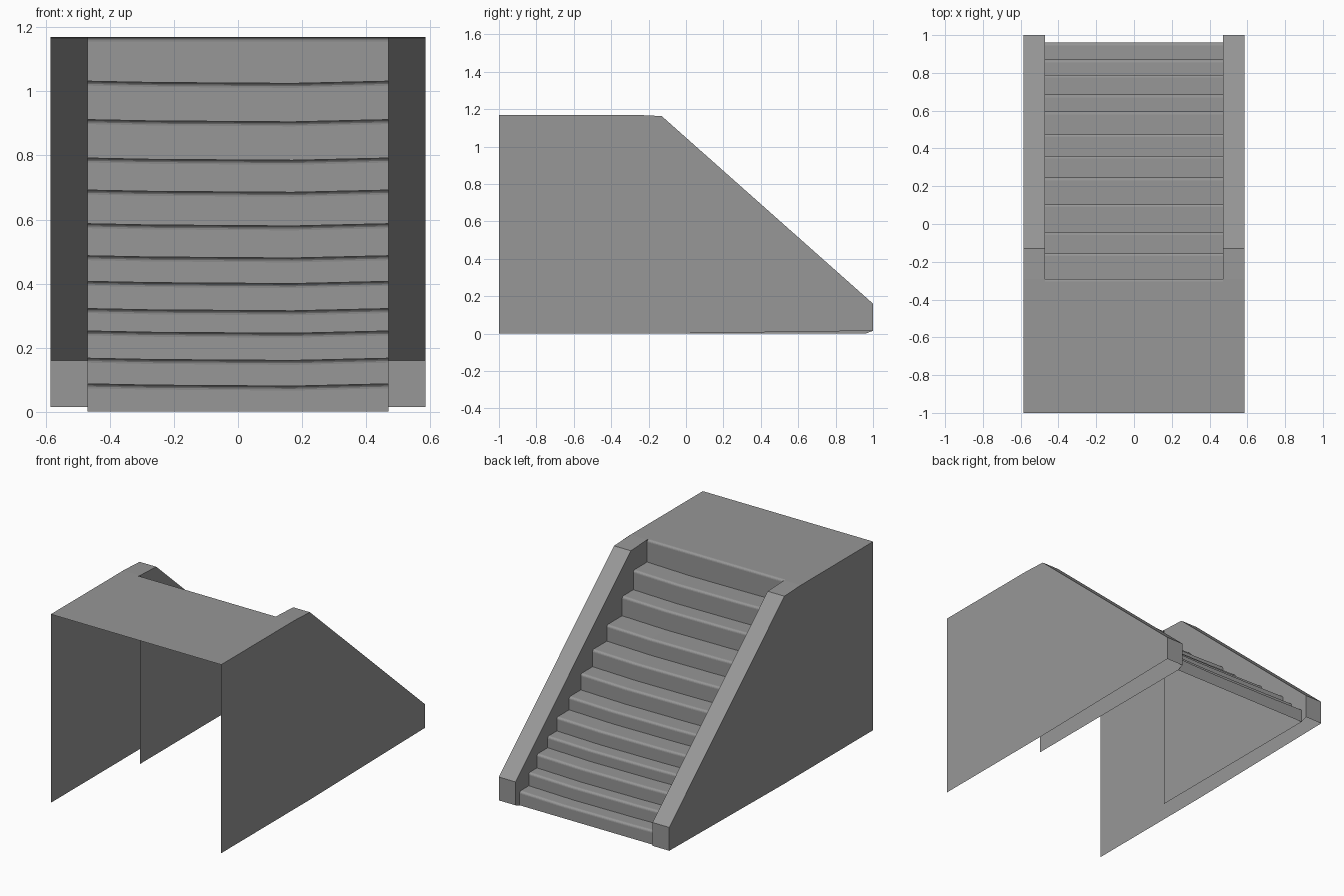
import bpy
from math import sin, cos, radians

if "Cube" in bpy.data.objects:
    bpy.data.objects.remove(bpy.data.objects["Cube"])

OUT, INN = 0.585, 0.47      # outer wall and stair half widths
TOP, LAND = 1.17, -0.29     # landing height and its stair edge
NOSE = 0.014                # radius of the worn step edges

stone = bpy.data.materials.new("dark_stone")
stone.diffuse_color = (0.31, 0.31, 0.31, 1)
stone.use_nodes = True
stone.node_tree.nodes["Principled BSDF"].inputs["Base Color"].default_value = stone.diffuse_color


def make(name, verts, faces, mirror=False):
    me = bpy.data.meshes.new(name)
    me.from_pydata(verts, [], faces)
    me.update()
    me.materials.append(stone)
    ob = bpy.data.objects.new(name, me)
    bpy.context.collection.objects.link(ob)
    if mirror:
        ob.modifiers.new("Mirror", 'MIRROR').use_mirror_merge = False
    return ob


def strip(name, rows, mirror=False):
    """Quads between consecutive rows of points."""
    n = len(rows[0])
    verts = [p for r in rows for p in r]
    faces = [(i * n + j, (i + 1) * n + j, (i + 1) * n + j + 1, i * n + j + 1)
             for i in range(len(rows) - 1) for j in range(n - 1)]
    return make(name, verts, faces, mirror)


# Outer side walls
outer = [(-1, 0), (-0.12, 0), (1, 0.015), (1, 0.16), (-0.13, 1.163), (-0.28, TOP), (-1, TOP)]
make("side_wall", [(OUT, y, z) for y, z in outer], [range(len(outer))], True)

# Inner balustrade walls, running down to the ground
inner = [(LAND, 0), (0.96, 0), (1, 0.015), (1, 0.16), (-0.13, 1.163), (LAND, TOP)]
make("inner_wall", [(INN, y, z) for y, z in inner], [range(len(inner) - 1, -1, -1)], True)

# Sloping balustrade caps with their end faces
cap = [(1, 0.015), (1, 0.16), (-0.13, 1.163), (LAND, TOP)]
strip("balustrade_cap", [[(OUT, y, z), (INN, y, z)] for y, z in cap[::-1]][::-1], True)

# Landing, with the stair edge set back for its rounded nosing
edge = LAND - NOSE
make("landing", [(-OUT, -1, TOP), (OUT, -1, TOP), (OUT, LAND, TOP), (INN, LAND, TOP),
                 (INN, edge, TOP), (-INN, edge, TOP), (-INN, LAND, TOP), (-OUT, LAND, TOP)],
     [range(8)])

# Worn steps: risers, rounded nosings and treads, dipping slightly across the width
riser_y = [0.96, 0.87, 0.79, 0.685, 0.595, 0.475, 0.36, 0.245, 0.105, -0.045, -0.155, LAND]
tread_z = [0.085, 0.165, 0.25, 0.32, 0.405, 0.485, 0.585, 0.69, 0.79, 0.91, 1.03, TOP]
wear = [(INN, 0.002), (0.17, -0.005), (-0.27, -0.002), (-INN, 0.002)]
profile, z0 = [], 0.0
for y, z in zip(riser_y, tread_z):
    profile.append((y, z0))
    for k in range(5):
        a = radians(22.5 * k)
        profile.append((y - NOSE * (1 - cos(a)), z - NOSE * (1 - sin(a))))
    z0 = z
rows = [[(x, y, z + (d if 0 < z < TOP - NOSE * 2 else 0)) for x, d in wear] for y, z in profile]
strip("steps", [r[::-1] for r in rows][::-1])
